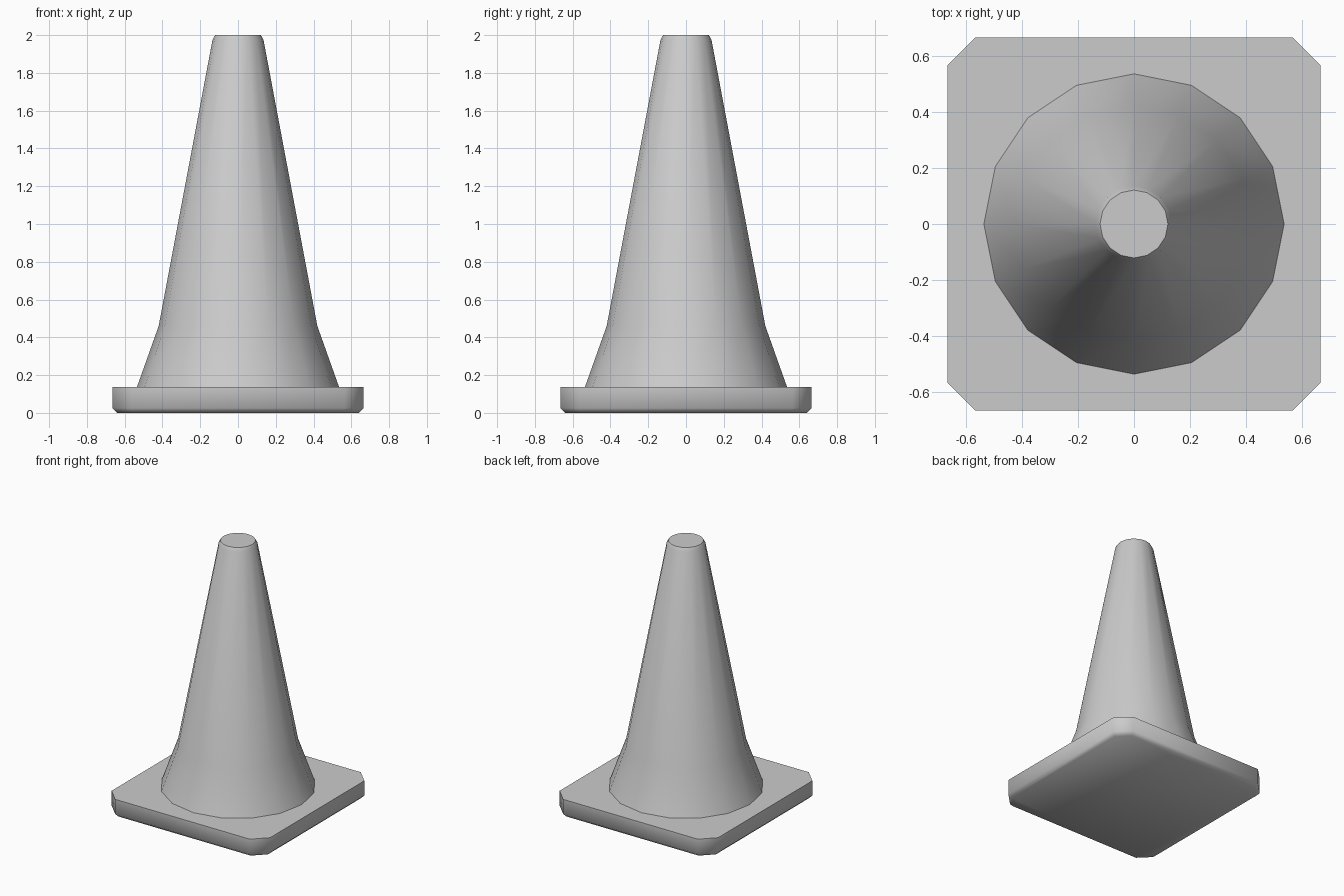
import bpy, bmesh, math

if "Cube" in bpy.data.objects:
    bpy.data.objects.remove(bpy.data.objects["Cube"])


def loft(name, rings, cap_bottom=True):
    """Skin a stack of equal-length rings and cap the ends."""
    bm = bmesh.new()
    loops = [[bm.verts.new(p) for p in ring] for ring in rings]
    n = len(loops[0])
    for a, b in zip(loops, loops[1:]):
        for i in range(n):
            j = (i + 1) % n
            bm.faces.new((a[i], a[j], b[j], b[i]))
    bm.faces.new(loops[-1])
    if cap_bottom:
        bm.faces.new(loops[0][::-1])
    mesh = bpy.data.meshes.new(name)
    bm.to_mesh(mesh)
    bm.free()
    obj = bpy.data.objects.new(name, mesh)
    bpy.context.collection.objects.link(obj)
    bpy.ops.object.select_all(action='DESELECT')
    obj.select_set(True)
    bpy.context.view_layer.objects.active = obj
    bpy.ops.object.shade_smooth_by_angle(angle=math.radians(52))
    return obj


def circle(r, z, n=16):
    return [(r * math.cos(2 * math.pi * i / n),
             r * math.sin(2 * math.pi * i / n), z) for i in range(n)]


def cut_square(h, c, z):
    # square of half-size h with corners cut at c
    return [(x, y, z) for x, y in ((h, -c), (h, c), (c, h), (-c, h),
                                   (-h, c), (-h, -c), (-c, -h), (c, -h))]


# Square foot with cut corners and a bevelled lower edge
loft("base_plate", [cut_square(0.64, 0.555, 0.0),
                    cut_square(0.665, 0.565, 0.025),
                    cut_square(0.665, 0.565, 0.137)])

# Flared cone body with a slightly bevelled tip
profile = [(0.535, 0.137), (0.42, 0.46), (0.135, 1.975), (0.121, 2.0)]
loft("cone_body", [circle(r, z) for r, z in profile], cap_bottom=False)
